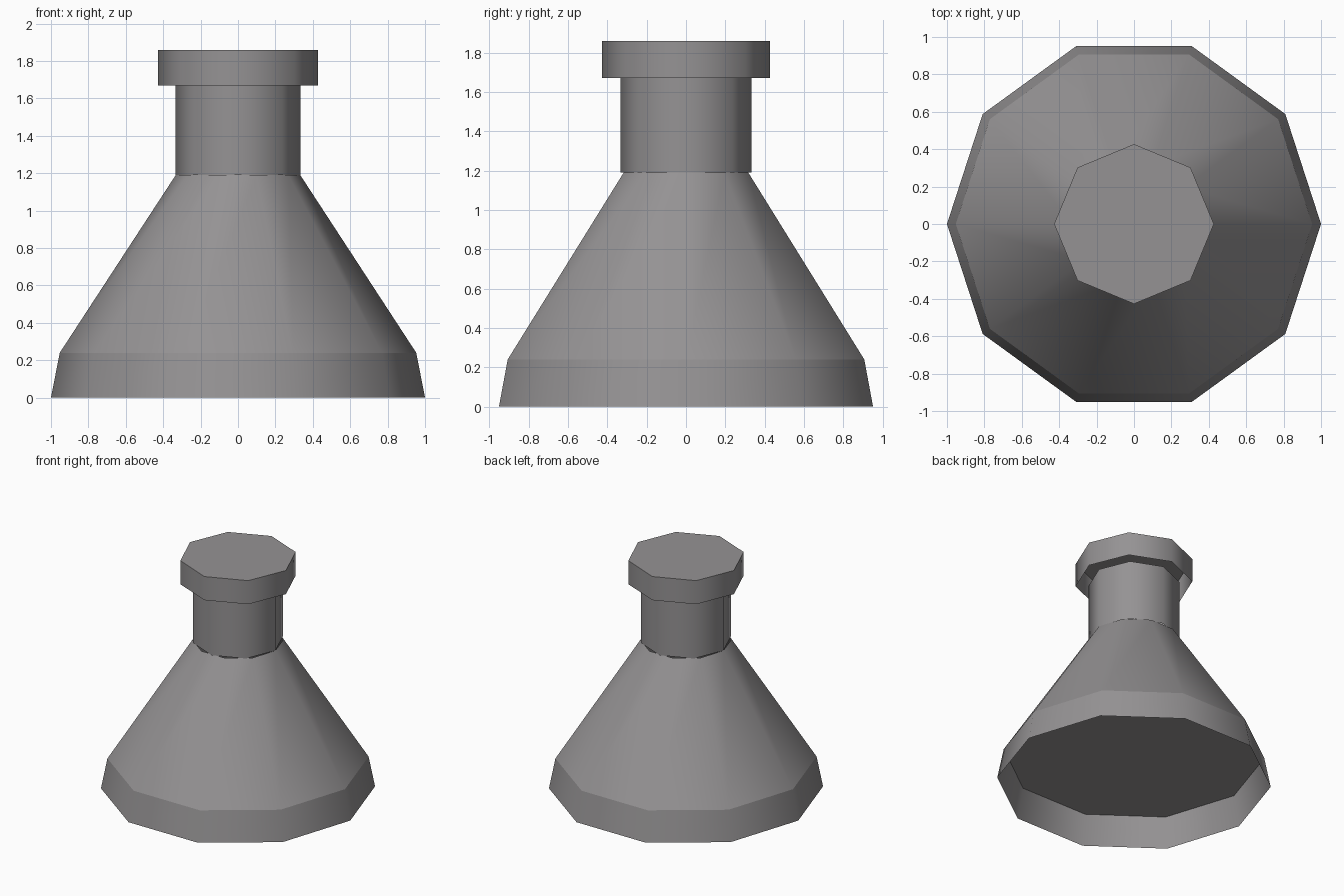
import bpy, bmesh, math

if "Cube" in bpy.data.objects:
    bpy.data.objects.remove(bpy.data.objects["Cube"])

grey = bpy.data.materials.new("warm_grey")
grey.diffuse_color = (0.30, 0.29, 0.295, 1.0)
grey.use_nodes = True
grey.node_tree.nodes["Principled BSDF"].inputs["Base Color"].default_value = grey.diffuse_color


def frustum(name, sides, r0, z0, r1, z1, floor=False, lid=False):
    """Smooth-sided tapered tube with a vertex on +x and optional end discs."""
    bm = bmesh.new()
    rings = []
    for r, z in ((r0, z0), (r1, z1)):
        angles = [2 * math.pi * i / sides for i in range(sides)]
        rings.append([bm.verts.new((r * math.cos(a), r * math.sin(a), z)) for a in angles])
    low, high = rings
    for i in range(sides):
        j = (i + 1) % sides
        bm.faces.new((low[i], low[j], high[j], high[i]))
    if floor:
        bm.faces.new(low[::-1])
    if lid:
        bm.faces.new(high)
    # smooth around the sides, sharp at the discs
    for f in bm.faces:
        f.smooth = len(f.verts) == 4
    for e in bm.edges:
        if any(len(f.verts) > 4 for f in e.link_faces):
            e.smooth = False
    mesh = bpy.data.meshes.new(name)
    bm.to_mesh(mesh)
    bm.free()
    mesh.materials.append(grey)
    obj = bpy.data.objects.new(name, mesh)
    bpy.context.collection.objects.link(obj)
    return obj


# Open skirt at the foot
frustum("base_skirt", 10, 1.0, 0.0, 0.953, 0.24)
# Conical body, its floor closes the recess above the skirt
frustum("cone_body", 10, 0.953, 0.24, 0.333, 1.19, floor=True)
# Straight neck
frustum("neck", 8, 0.333, 1.19, 0.333, 1.67)
# Hollow cap, open underneath
frustum("cap", 8, 0.427, 1.67, 0.427, 1.86, lid=True)
